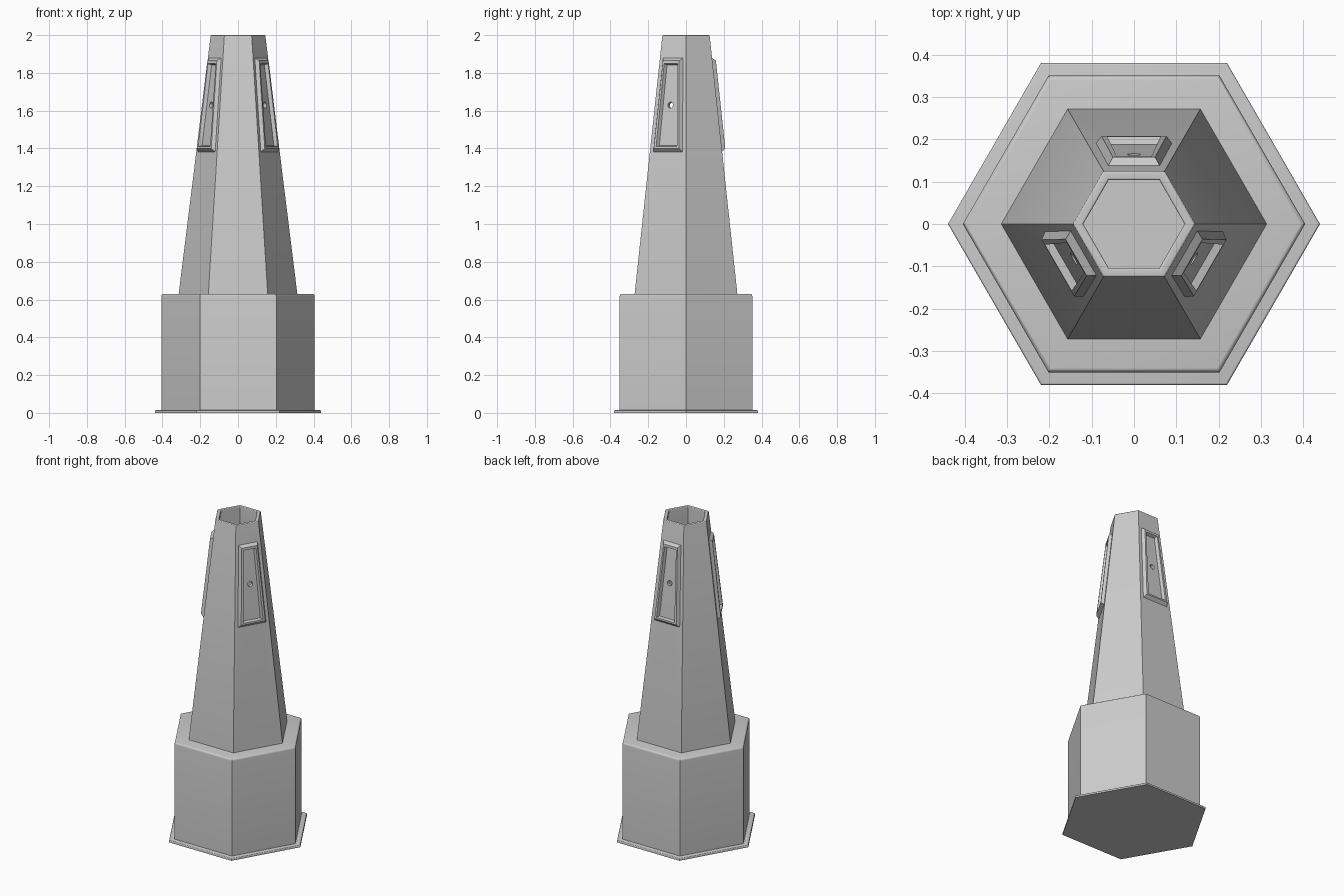
import bpy, bmesh, math
from mathutils import Matrix, Vector

if "Cube" in bpy.data.objects:
    bpy.data.objects.remove(bpy.data.objects["Cube"])

grey = bpy.data.materials.new("light grey")
grey.diffuse_color = (0.6, 0.6, 0.6, 1)
grey.use_nodes = True
grey.node_tree.nodes["Principled BSDF"].inputs["Base Color"].default_value = grey.diffuse_color

Z0, Z1 = 0.63, 2.0        # tower bottom and top
R0, R1 = 0.314, 0.144     # tower corner radii
COS30 = math.cos(math.pi / 6)


def finish(bm, name):
    bmesh.ops.recalc_face_normals(bm, faces=bm.faces)
    mesh = bpy.data.meshes.new(name)
    bm.to_mesh(mesh)
    bm.free()
    mesh.materials.append(grey)
    ob = bpy.data.objects.new(name, mesh)
    bpy.context.collection.objects.link(ob)
    return ob


def smooth(ob):
    bpy.ops.object.select_all(action='DESELECT')
    ob.select_set(True)
    bpy.context.view_layer.objects.active = ob
    bpy.ops.object.shade_smooth_by_angle(angle=math.radians(32))


def arc(r, z, size, a0, a1, n=4):
    """Profile points of a rounded edge around centre (r, z)."""
    steps = [math.radians(a0 + (a1 - a0) * i / n) for i in range(n + 1)]
    return [(r + size * math.cos(a), z + size * math.sin(a)) for a in steps]


def hex_loft(name, profile):
    """Six-sided solid from (corner radius, height) points, capped at both ends."""
    bm = bmesh.new()
    rings = [[bm.verts.new((r * math.cos(k * math.pi / 3), r * math.sin(k * math.pi / 3), z))
              for k in range(6)] for r, z in profile]
    for a, b in zip(rings, rings[1:]):
        for k in range(6):
            j = (k + 1) % 6
            bm.faces.new((a[k], a[j], b[j], b[k]))
    bm.faces.new(rings[0])
    bm.faces.new(rings[-1])
    return finish(bm, name)


def wall(z):
    """Distance of the sloping tower wall from the axis."""
    return COS30 * (R0 + (R1 - R0) * (z - Z0) / (Z1 - Z0))


# Base plate and hexagonal plinth with rounded top edges
smooth(hex_loft("base_plate", [(0.44, 0)] + arc(0.434, 0.008, 0.006, 0, 90)))
smooth(hex_loft("plinth", [(0.405, 0.005)] + arc(0.393, 0.618, 0.012, 0, 90)))

# Hollow tapered tower, open at the top with a softened rim
tower = hex_loft("tower", [(R0, Z0 - 0.01), (R0, Z0)]
                 + arc(R1 - 0.005, Z1 - 0.006, 0.006, 7, 90)
                 + arc(0.126, Z1 - 0.006, 0.006, 90, 180)
                 + [(R0 - 0.024, Z0 + 0.005)])

# Round holes through the wall, one behind each window frame
tilt = math.atan((wall(Z0) - wall(Z1)) / (Z1 - Z0))
bm = bmesh.new()
for deg in (90, 210, 330):
    m = (Matrix.Rotation(math.radians(deg), 4, 'Z')
         @ Matrix.Translation((wall(1.63), 0, 1.63))
         @ Matrix.Rotation(math.pi / 2 - tilt, 4, 'Y'))
    bmesh.ops.create_cone(bm, cap_ends=True, segments=20, radius1=0.016,
                          radius2=0.016, depth=0.1, matrix=m)
cutter = finish(bm, "hole_cutter")
cutter.hide_render = True
mod = tower.modifiers.new("holes", 'BOOLEAN')
mod.operation = 'DIFFERENCE'
mod.solver = 'EXACT'
mod.object = cutter
bpy.context.view_layer.objects.active = tower
bpy.ops.object.modifier_apply(modifier=mod.name)
bpy.data.objects.remove(cutter)
smooth(tower)

# Raised bevelled window frames on three alternate walls:
# (half width below, half width above, bottom, top, height off the wall)
loops = [(0.091, 0.062, 1.38, 1.88, -0.002),
         (0.077, 0.050, 1.40, 1.865, 0.019),
         (0.063, 0.041, 1.41, 1.85, 0.019),
         (0.054, 0.033, 1.415, 1.84, -0.002)]
for name, deg in (("back", 90), ("left", 210), ("right", 330)):
    rot = Matrix.Rotation(math.radians(deg), 3, 'Z')
    bm = bmesh.new()
    rings = []
    for wb, wt, zb, zt, off in loops:
        corners = [(-wb, zb), (wb, zb), (wt, zt), (-wt, zt)]
        rings.append([bm.verts.new(rot @ Vector((wall(z) + off, t, z))) for t, z in corners])
    for i in range(4):
        a, b = rings[i], rings[(i + 1) % 4]
        for k in range(4):
            j = (k + 1) % 4
            bm.faces.new((a[k], a[j], b[j], b[k]))
    finish(bm, name + "_window_frame")
